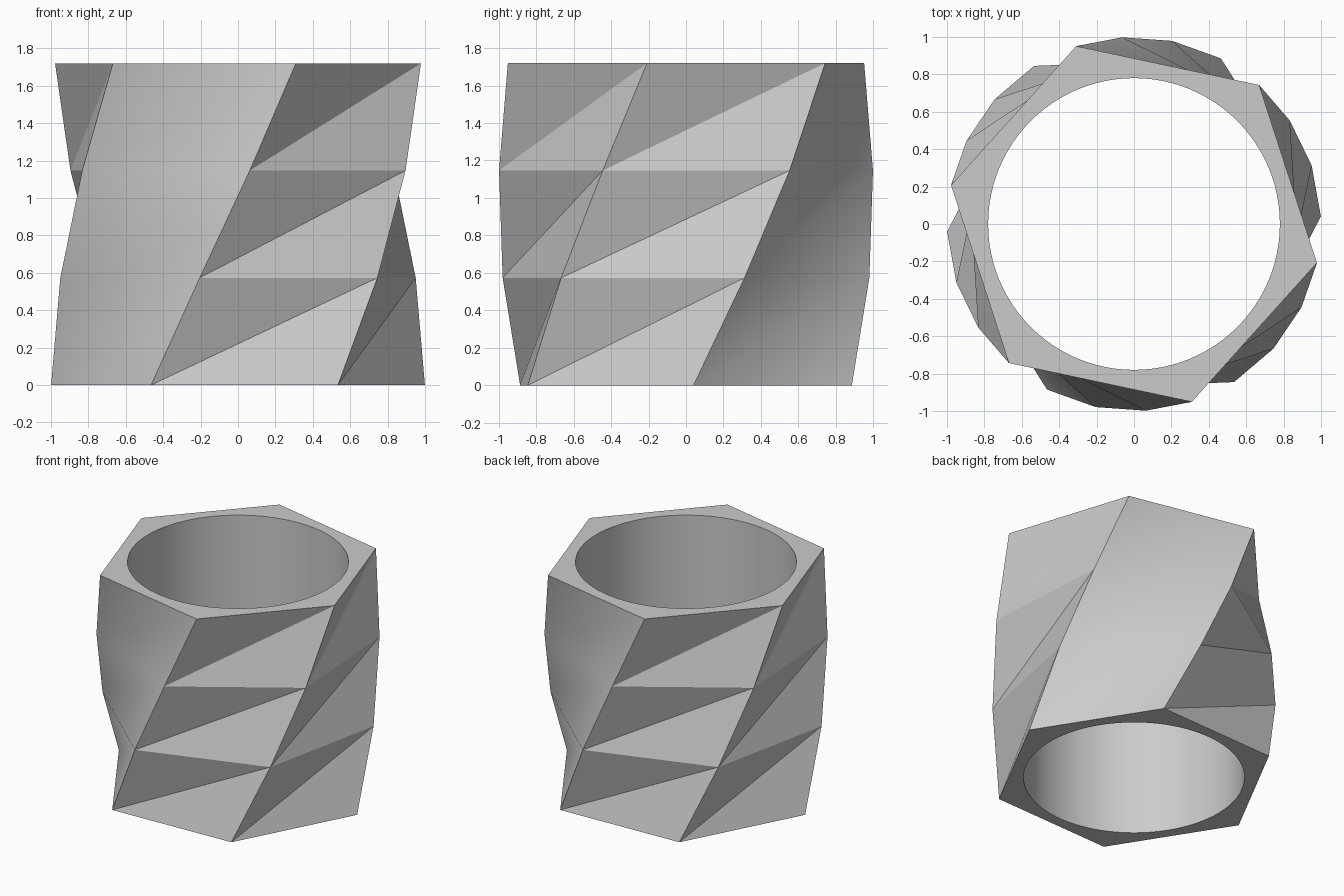
import bpy, bmesh
from math import radians, cos, sin, tau

cube = bpy.data.objects.get("Cube")
if cube:
    bpy.data.objects.remove(cube, do_unlink=True)

HEIGHT = 1.72
SIDES = 6
LAYER_ANGLES = (2.3, 18.2, 33.6, 48.0)  # turn of each layer, bottom to top
HOLE_RADIUS, HOLE_SIDES = 0.78, 96
SOFT_SIDES = (3, 0)  # two opposite sides have softly shaded folds

bm = bmesh.new()


def ring(radius, count, z, start=0.0):
    return [bm.verts.new((radius * cos(start + tau * i / count),
                          radius * sin(start + tau * i / count), z))
            for i in range(count)]


def loop_edges(verts):
    return [bm.edges.get((v, verts[i - 1])) for i, v in enumerate(verts)]


# Twisted six-sided outer wall, every panel folded inward along its diagonal
layers = len(LAYER_ANGLES) - 1
outer = [ring(1.0, SIDES, HEIGHT * k / layers, radians(angle))
         for k, angle in enumerate(LAYER_ANGLES)]
soft_faces = set()
for low, high in zip(outer, outer[1:]):
    for i in range(SIDES):
        j = (i + 1) % SIDES
        panel = (bm.faces.new((low[i], low[j], high[j])),
                 bm.faces.new((low[i], high[j], high[i])))
        if i in SOFT_SIDES:
            soft_faces.update(panel)

# Round bore straight through
inner = [ring(HOLE_RADIUS, HOLE_SIDES, z) for z in (0, HEIGHT)]
for i in range(HOLE_SIDES):
    bm.faces.new((inner[0][i - 1], inner[1][i - 1], inner[1][i], inner[0][i]))

# Flat rims at the bottom and top
for hexagon, circle in ((outer[0], inner[0]), (outer[-1], inner[1])):
    bmesh.ops.triangle_fill(bm, use_beauty=True,
                            edges=loop_edges(hexagon) + loop_edges(circle))

bmesh.ops.recalc_face_normals(bm, faces=bm.faces[:])

# Smooth the bore and the soft folds, keep the other creases sharp
for face in bm.faces:
    face.smooth = True
for edge in bm.edges:
    edge.smooth = (soft_faces.issuperset(edge.link_faces)
                   or edge.calc_face_angle() < radians(25))

mesh = bpy.data.meshes.new("twisted_sleeve")
bm.to_mesh(mesh)
bm.free()

sleeve = bpy.data.objects.new("twisted_sleeve", mesh)
bpy.context.collection.objects.link(sleeve)

# Single plain grey
grey = bpy.data.materials.new("plain_grey")
grey.use_nodes = True
colour = (0.6, 0.6, 0.6, 1.0)
grey.diffuse_color = colour
grey.node_tree.nodes["Principled BSDF"].inputs["Base Color"].default_value = colour
mesh.materials.append(grey)
